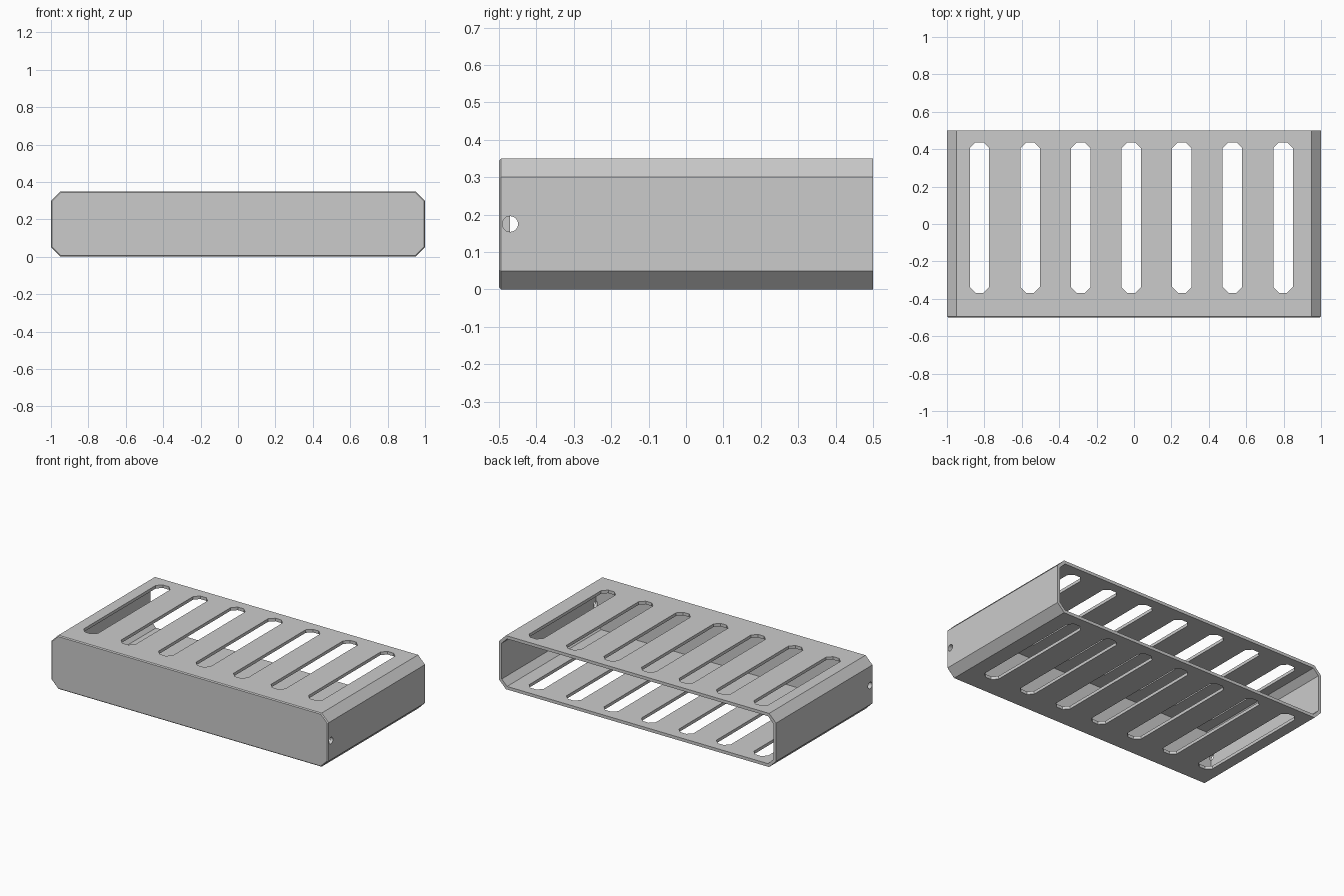
import bpy
import bmesh
from math import cos, sin, pi, sqrt

default = bpy.data.objects.get("Cube")
if default:
    bpy.data.objects.remove(default, do_unlink=True)

WIDTH, DEPTH, HEIGHT = 2.0, 1.0, 0.35
CHAMFER, WALL, PLATE, EASE = 0.05, 0.02, 0.03, 0.006
MID_Z = HEIGHT / 2

grey = bpy.data.materials.new("light grey metal")
grey.use_nodes = True
grey.diffuse_color = (0.6, 0.6, 0.6, 1)
grey.node_tree.nodes["Principled BSDF"].inputs["Base Color"].default_value = (0.6, 0.6, 0.6, 1)


def loft(name, rings):
    """Closed solid through rings that have equal point counts."""
    bm = bmesh.new()
    loops = [[bm.verts.new(p) for p in ring] for ring in rings]
    n = len(loops[0])
    for a, b in zip(loops, loops[1:]):
        for i in range(n):
            j = (i + 1) % n
            bm.faces.new((a[i], a[j], b[j], b[i]))
    bm.faces.new(loops[0])
    bm.faces.new(loops[-1])
    bmesh.ops.recalc_face_normals(bm, faces=bm.faces)
    mesh = bpy.data.meshes.new(name)
    bm.to_mesh(mesh)
    bm.free()
    mesh.materials.append(grey)
    obj = bpy.data.objects.new(name, mesh)
    bpy.context.collection.objects.link(obj)
    return obj


def section(y, inset):
    """Chamfered rectangle at depth y, offset inwards by inset."""
    w, h = WIDTH / 2 - inset, HEIGHT / 2 - inset
    c = CHAMFER - inset * (2 - sqrt(2))
    pts = [(w, h - c), (w - c, h), (c - w, h), (-w, h - c),
           (-w, c - h), (c - w, -h), (w - c, -h), (w, c - h)]
    return [(x, y, MID_Z + z) for x, z in pts]


def slot_ring(x, z):
    """Long slot outline with half-octagon ends."""
    r, y0, y1 = 0.052, -0.368, 0.436
    flat = r * (sqrt(2) - 1)
    cut = r - flat
    pts = [(r, y0 + cut), (r, y1 - cut), (flat, y1), (-flat, y1),
           (-r, y1 - cut), (-r, y0 + cut), (-flat, y0), (flat, y0)]
    return [(x + px, py, z) for px, py in pts]


def hole_ring(x):
    """Round screw hole outline, centred on the inner face of the front."""
    r, sides = 0.021, 24
    return [(x, -DEPTH / 2 + PLATE + r * cos(2 * pi * i / sides),
             MID_Z + r * sin(2 * pi * i / sides)) for i in range(sides)]


# Outer body with eased front edges
front, back = -DEPTH / 2, DEPTH / 2
body = loft("slotted_housing", [section(front, EASE), section(front + EASE, 0), section(back, 0)])

# Cavity open at the back, slots through top and bottom, screw holes in the sides
cutters = [loft("cavity_cutter", [section(front + PLATE, WALL), section(back + 0.1, WALL)])]
for i in range(7):
    x = -0.826 + 0.2705 * i
    cutters.append(loft("slot_cutter", [slot_ring(x, -0.1), slot_ring(x, HEIGHT + 0.1)]))
for side in (-1, 1):
    cutters.append(loft("hole_cutter", [hole_ring(side * 0.97), hole_ring(side * 1.1)]))

for cutter in cutters:
    cutter.hide_render = True
    mod = body.modifiers.new(cutter.name, "BOOLEAN")
    mod.operation = "DIFFERENCE"
    mod.solver = "EXACT"
    mod.object = cutter

# Bake the cuts and drop the helpers
graph = bpy.context.evaluated_depsgraph_get()
graph.update()
result = bpy.data.meshes.new_from_object(body.evaluated_get(graph))
body.modifiers.clear()
body.data = result
for cutter in cutters:
    bpy.data.objects.remove(cutter, do_unlink=True)
result.materials.clear()
result.materials.append(grey)
for poly in result.polygons:
    poly.material_index = 0
    poly.use_smooth = False
